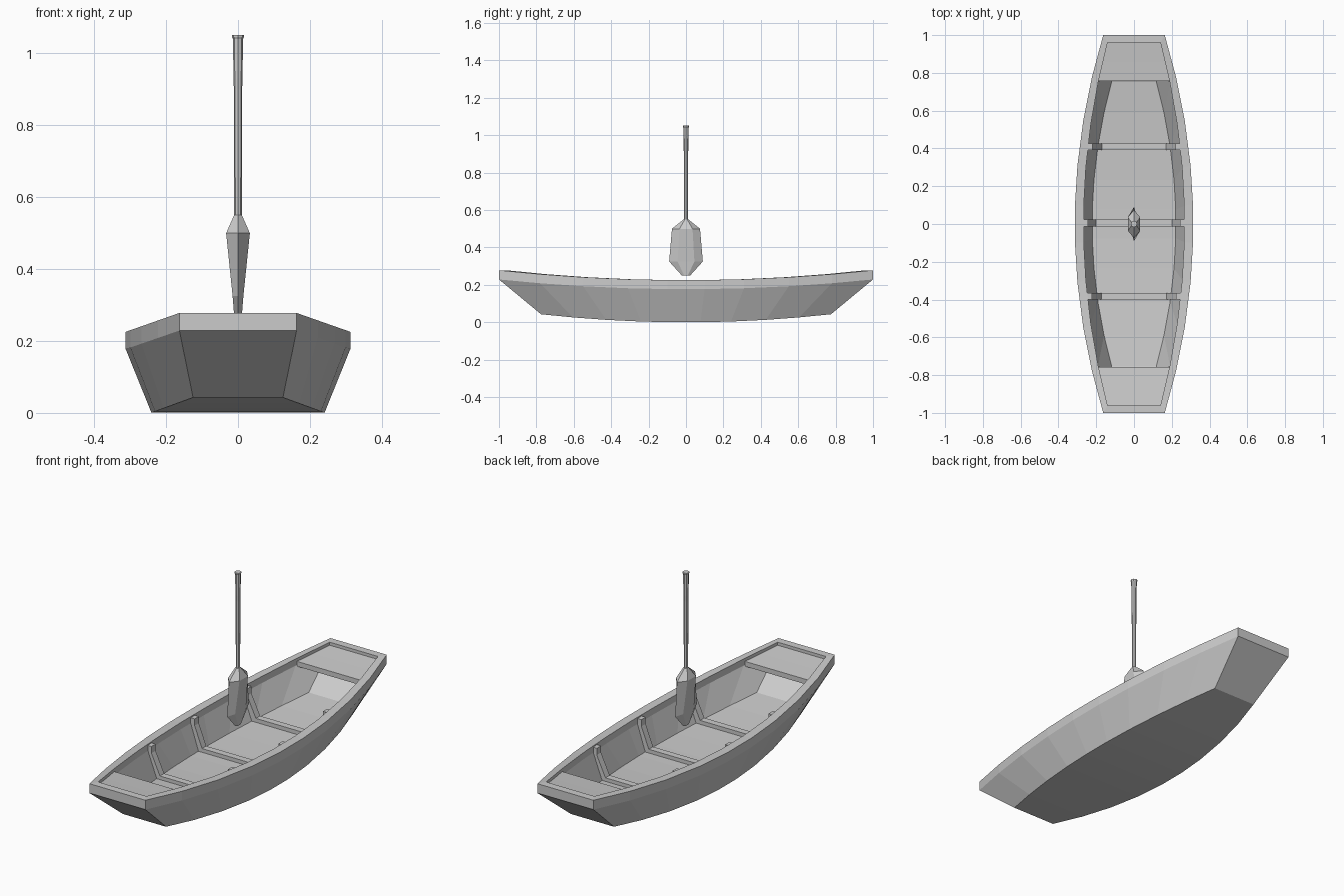
import bpy, bmesh, math

if "Cube" in bpy.data.objects:
    bpy.data.objects.remove(bpy.data.objects["Cube"])

T = [-1, -.78, -.55, -.31, -.1, .1, .31, .55, .78, 1]


def make(name, verts, faces):
    bm = bmesh.new()
    vs = [bm.verts.new(v) for v in verts]
    for f in faces:
        bm.faces.new([vs[i] for i in f])
    bmesh.ops.recalc_face_normals(bm, faces=bm.faces)
    me = bpy.data.meshes.new(name)
    bm.to_mesh(me)
    bm.free()
    ob = bpy.data.objects.new(name, me)
    bpy.context.collection.objects.link(ob)
    return ob


def loft(name, rings):
    n = len(rings[0])
    faces = [(k * n + i, k * n + (i + 1) % n, (k + 1) * n + (i + 1) % n, (k + 1) * n + i)
             for k in range(len(rings) - 1) for i in range(n)]
    faces += [range(n), range((len(rings) - 1) * n, len(rings) * n)]
    return make(name, [v for r in rings for v in r], faces)


# curved outlines: (half width, y, z) at station t
def bottom(t): return .242 - .117 * t * t, .775 * t, .043 * t * t
def rim_low(t): return .314 - .151 * t * t, t, .177 + .052 * t * t
def rim_top(t): return .314 - .151 * t * t, t, .225 + .053 * t * t
def rim_inner(t): return .267 - .127 * t * t, .96 * t, .225 + .053 * t * t
def wall_top(t): return .267 - .127 * t * t, .96 * t, .190 + .053 * t * t
def floor(t): return .222 - .104 * t * t, .755 * t, .055 + .043 * t * t


# hull: nested outline loops, with bottom and floor filled by cross strips
verts, faces = [], []
m = len(T)
n = 2 * m
levels = [bottom, rim_low, rim_top, rim_inner, wall_top, floor]
for curve in levels:
    pts = [curve(t) for t in T]
    verts += pts + [(-x, y, z) for x, y, z in reversed(pts)]
for k in range(len(levels) - 1):
    for i in range(n):
        j = (i + 1) % n
        faces.append((k * n + i, k * n + j, (k + 1) * n + j, (k + 1) * n + i))
for base in (0, (len(levels) - 1) * n):
    for i in range(m - 1):
        faces.append((base + i, base + i + 1, base + n - 2 - i, base + n - 1 - i))
make("hull", verts, faces)

# end decks, slightly below the rim
for name, s in (("front_deck", -1), ("back_deck", 1)):
    rings = []
    for y in (.757, .86, .962):
        w, _, z = rim_inner(y / .96)
        w += .003
        rings.append([(-w, s * y, z - .016), (w, s * y, z - .016),
                      (w, s * y, z - .042), (-w, s * y, z - .042)])
    loft(name, rings)

# U-shaped ribs lining the hull
for name, yc in (("front_rib", -.382), ("middle_rib", .005), ("back_rib", .408)):
    wt, _, zt = rim_inner(yc / .96)
    wf, _, zf = floor(yc / .755)
    zt -= .006
    half = [(wf + .006, zf - .008), (wt + .003, zt - .035), (wt + .003, zt),
            (wt - .024, zt), (wt - .024, zt - .035), (wf - .022, zf + .02)]
    prof = half + [(-x, z) for x, z in reversed(half)]
    verts = [(x, yc + d, z) for d in (-.0175, .0175) for x, z in prof]
    quads = [(1, 2, 3, 4), (0, 1, 4, 5), (7, 8, 9, 10), (6, 7, 10, 11), (0, 5, 6, 11)]
    faces = quads + [tuple(i + 12 for i in q) for q in quads]
    faces += [(i, (i + 1) % 12, (i + 1) % 12 + 12, i + 12) for i in range(12)]
    make(name, verts, faces)

# paddle blade: six-sided sections (z, half x, half y, half y of the flat)
rings = []
for z, a, b, c in ((.25, .009, .022, .010), (.325, .015, .09, .045),
                   (.50, .033, .075, .035), (.55, .011, .013, .006)):
    rings.append([(0, -b, z), (a, -c, z), (a, c, z), (0, b, z), (-a, c, z), (-a, -c, z)])
loft("paddle_blade", rings)

# paddle shaft with thicker grip and flared knob
rings = []
for z, r in ((.54, .0105), (.90, .0115), (.93, .0125), (1.04, .014), (1.046, .017), (1.051, .017)):
    rings.append([(r * math.cos(i * math.pi / 4), r * math.sin(i * math.pi / 4), z) for i in range(8)])
loft("paddle_shaft", rings)
